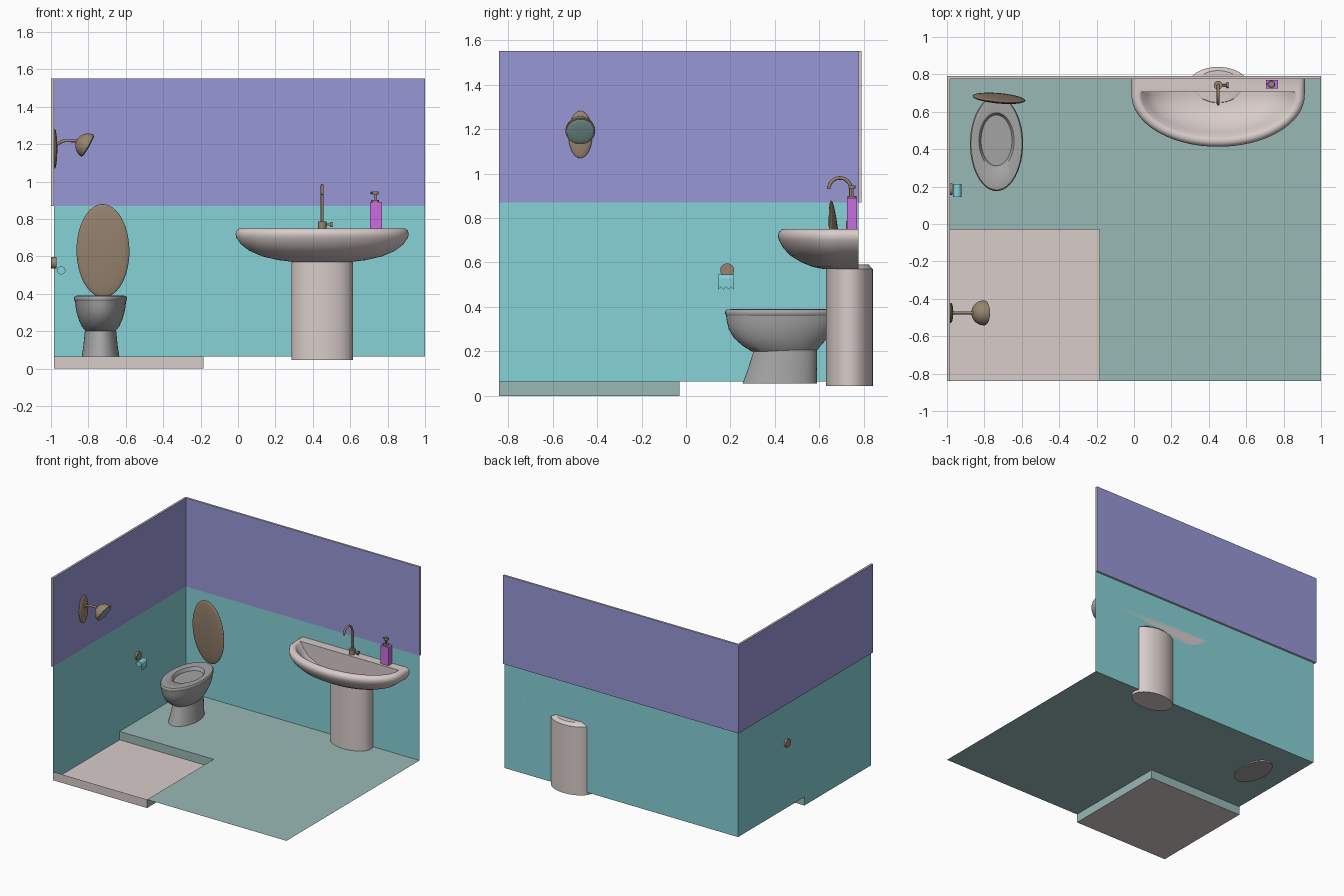
import bpy, bmesh
from math import pi, sin, cos, radians
from mathutils import Vector, Matrix

if "Cube" in bpy.data.objects:
    bpy.data.objects.remove(bpy.data.objects["Cube"])


def material(name, rgb):
    lin = [((c / 255 + 0.055) / 1.055) ** 2.4 for c in rgb] + [1]
    m = bpy.data.materials.new(name)
    m.use_nodes = True
    m.diffuse_color = lin
    m.node_tree.nodes["Principled BSDF"].inputs["Base Color"].default_value = lin
    return m


TEAL = material("teal wall", (134, 210, 214))
PURPLE = material("purple wall", (153, 151, 214))
FLOOR = material("grey green floor", (153, 185, 182))
CERAMIC = material("warm white ceramic", (216, 204, 202))
GREY = material("grey ceramic", (164, 164, 164))
BRONZE = material("bronze", (152, 132, 111))
MAGENTA = material("magenta plastic", (203, 108, 222))
GLASS = material("lamp glass", (128, 162, 157))


def finish(name, bm, mats, smooth=True, normals=True):
    if normals:
        bmesh.ops.recalc_face_normals(bm, faces=bm.faces)
    me = bpy.data.meshes.new(name)
    bm.to_mesh(me)
    bm.free()
    for m in mats:
        me.materials.append(m)
    ob = bpy.data.objects.new(name, me)
    bpy.context.collection.objects.link(ob)
    if smooth:
        bpy.ops.object.select_all(action='DESELECT')
        ob.select_set(True)
        bpy.context.view_layer.objects.active = ob
        bpy.ops.object.shade_smooth_by_angle(angle=radians(40))
    return ob


def loft(name, loops, mat):
    """Skin a stack of closed loops and cap both ends."""
    bm = bmesh.new()
    rows = [[bm.verts.new(p) for p in loop] for loop in loops]
    n = len(rows[0])
    for a, b in zip(rows, rows[1:]):
        for i in range(n):
            j = (i + 1) % n
            bm.faces.new((a[i], a[j], b[j], b[i]))
    bm.faces.new(rows[0])
    bm.faces.new(rows[-1])
    return finish(name, bm, [mat])


def oval(x, y, z, rx, ry, n=48):
    return [(x + rx * cos(2 * pi * i / n), y + ry * sin(2 * pi * i / n), z) for i in range(n)]


def d_shape(x, z, rx, front, side, back, n=48):
    arc = [(x + rx * cos(pi * i / n), side - (side - front) * sin(pi * i / n), z)
           for i in range(n + 1)]
    return arc + [(x - rx, back, z), (x + rx, back, z)]


def ball(name, loc, scale, mat, rot=None):
    bm = bmesh.new()
    bmesh.ops.create_uvsphere(bm, u_segments=40, v_segments=24, radius=1)
    m = Matrix.Translation(loc) @ (rot or Matrix()) @ Matrix.Diagonal((*scale, 1))
    bmesh.ops.transform(bm, matrix=m, verts=bm.verts)
    return finish(name, bm, [mat])


def rod(name, a, b, r, mat):
    a, b = Vector(a), Vector(b)
    bm = bmesh.new()
    bmesh.ops.create_cone(bm, cap_ends=True, segments=32, radius1=r, radius2=r, depth=(b - a).length)
    m = Matrix.Translation((a + b) / 2) @ (b - a).to_track_quat('Z', 'Y').to_matrix().to_4x4()
    bmesh.ops.transform(bm, matrix=m, verts=bm.verts)
    return finish(name, bm, [mat])


def tube(name, pts, r, mat):
    cu = bpy.data.curves.new(name, 'CURVE')
    cu.dimensions = '3D'
    cu.bevel_depth, cu.bevel_resolution, cu.use_fill_caps = r, 4, True
    sp = cu.splines.new('POLY')
    sp.points.add(len(pts) - 1)
    for p, co in zip(sp.points, pts):
        p.co = (*co, 1)
        sp.use_smooth = True
    cu.materials.append(mat)
    ob = bpy.data.objects.new(name, cu)
    bpy.context.collection.objects.link(ob)


def panel(name, pts, mat):
    bm = bmesh.new()
    bm.faces.new([bm.verts.new(p) for p in pts])
    return finish(name, bm, [mat], smooth=False, normals=False)


# Room extents: inner left, right, front, inner back, tray edges, levels
L, R, F, B = -0.985, 1.0, -0.84, 0.775
TX, TY = -0.185, -0.03
Z0, Z1, Z2, Z3 = 0.0, 0.065, 0.87, 1.55

# Floor with a sunken shower tray in the front corner
panel("floor", [(TX, F, Z1), (R, F, Z1), (R, B, Z1), (L, B, Z1), (L, TY, Z1), (TX, TY, Z1)], FLOOR)
panel("tray_base", [(L, F, Z0), (TX, F, Z0), (TX, TY, Z0), (L, TY, Z0)], CERAMIC)
panel("tray_front", [(L, F, Z0), (TX, F, Z0), (TX, F, Z1), (L, F, Z1)], CERAMIC)
panel("tray_side_step", [(TX, F, Z0), (TX, TY, Z0), (TX, TY, Z1), (TX, F, Z1)], FLOOR)
panel("tray_back_step", [(L, TY, Z0), (TX, TY, Z0), (TX, TY, Z1), (L, TY, Z1)], FLOOR)

# Lower walls are thin sheets
panel("lower_back_wall", [(L, B, Z1), (R, B, Z1), (R, B, Z2), (L, B, Z2)], TEAL)
panel("lower_side_wall", [(L, F, Z0), (L, TY, Z0), (L, TY, Z1), (L, B, Z1), (L, B, Z2), (L, F, Z2)], TEAL)

# Upper wall is a thick L, with pale edges
bm = bmesh.new()
T = 0.015
plan = [(L - T, F), (L, F), (L, B), (R, B), (R, B + T), (L - T, B + T)]
base = bm.faces.new([bm.verts.new((x, y, Z2)) for x, y in plan])
ext = bmesh.ops.extrude_face_region(bm, geom=[base], use_keep_orig=True)
bmesh.ops.translate(bm, vec=(0, 0, Z3 - Z2), verts=[v for v in ext["geom"] if isinstance(v, bmesh.types.BMVert)])
for f in bm.faces:
    f.normal_update()
    f.material_index = 0 if abs(f.normal.z) < 0.5 and f.calc_area() > 0.1 else 1
finish("upper_wall", bm, [PURPLE, CERAMIC], smooth=False)

# Toilet
X = -0.735
loft("toilet_base", [oval(X, y, z, rx, ry) for z, y, rx, ry in (
    (0.055, 0.422, 0.102, 0.168), (0.12, 0.433, 0.092, 0.155), (0.22, 0.45, 0.082, 0.14))], GREY)
loft("toilet_bowl", [oval(X, y, z, rx, ry) for z, y, rx, ry in (
    (0.2, 0.44, 0.08, 0.145), (0.225, 0.43, 0.1, 0.175), (0.26, 0.426, 0.116, 0.21),
    (0.3, 0.428, 0.128, 0.236), (0.335, 0.43, 0.134, 0.246), (0.362, 0.43, 0.136, 0.25),
    (0.362, 0.44, 0.088, 0.145), (0.33, 0.44, 0.08, 0.13), (0.3, 0.44, 0.06, 0.1),
    (0.285, 0.44, 0.03, 0.05))], GREY)
loft("toilet_seat", [oval(X, y, z, rx, ry) for z, y, rx, ry in (
    (0.36, 0.445, 0.09, 0.145), (0.36, 0.43, 0.136, 0.248), (0.368, 0.43, 0.142, 0.254),
    (0.38, 0.43, 0.142, 0.254), (0.388, 0.43, 0.136, 0.248), (0.39, 0.433, 0.125, 0.23),
    (0.385, 0.445, 0.094, 0.15), (0.375, 0.447, 0.086, 0.14), (0.34, 0.447, 0.078, 0.13),
    (0.31, 0.447, 0.055, 0.095), (0.3, 0.447, 0.02, 0.035))], GREY)
ball("toilet_lid", (-0.722, 0.672, 0.63), (0.142, 0.02, 0.25), BRONZE,
     Matrix.Rotation(radians(-5), 4, 'Z') @ Matrix.Rotation(radians(4.5), 4, 'X'))

# Basin and pedestal
X = 0.45
outer = [(0.57, 0.15, 0.62), (0.58, 0.235, 0.57), (0.6, 0.32, 0.52), (0.63, 0.39, 0.47),
         (0.665, 0.435, 0.437), (0.7, 0.459, 0.418), (0.72, 0.463, 0.413), (0.738, 0.458, 0.418),
         (0.75, 0.442, 0.433)]
inner = [(0.75, 0.42, 0.455), (0.742, 0.41, 0.465), (0.7, 0.385, 0.49), (0.65, 0.34, 0.525),
         (0.61, 0.25, 0.58), (0.59, 0.13, 0.64)]
loft("basin", [d_shape(X, z, rx, f, 0.69, 0.775) for z, rx, f in outer]
     + [d_shape(X, z, rx, f, 0.69, 0.705) for z, rx, f in inner], CERAMIC)
loft("pedestal", [oval(X, 0.735, z, rx, ry) for z, rx, ry in (
    (0.045, 0.165, 0.105), (0.57, 0.165, 0.105), (0.592, 0.125, 0.085))], CERAMIC)

# Tap
rod("tap_body", (X, 0.742, 0.745), (X, 0.742, 0.787), 0.023, BRONZE)
arc = [(X, 0.692 + 0.05 * cos(pi * i / 16), 0.93 + 0.05 * sin(pi * i / 16)) for i in range(17)]
tube("tap_spout", [(X, 0.742, 0.78)] + arc, 0.008, BRONZE)
rod("tap_lever", (X, 0.742, 0.77), (0.5, 0.742, 0.77), 0.006, BRONZE)
rod("tap_knob", (0.495, 0.742, 0.77), (0.505, 0.742, 0.77), 0.014, BRONZE)

# Soap dispenser
bm = bmesh.new()
bmesh.ops.create_cube(bm, size=1)
bmesh.ops.transform(bm, verts=bm.verts, matrix=Matrix.Translation((0.738, 0.747, 0.82))
                    @ Matrix.Diagonal((0.066, 0.046, 0.14, 1)))
finish("soap_bottle", bm, [MAGENTA], smooth=False)
rod("pump_collar", (0.735, 0.747, 0.888), (0.735, 0.747, 0.9), 0.02, BRONZE)
rod("pump_stem", (0.735, 0.747, 0.9), (0.735, 0.747, 0.935), 0.006, BRONZE)
rod("pump_head", (0.735, 0.747, 0.932), (0.735, 0.747, 0.947), 0.016, BRONZE)
rod("pump_nozzle", (0.735, 0.747, 0.939), (0.708, 0.747, 0.939), 0.005, BRONZE)

# Paper roll with a ragged hanging sheet
rod("paper_holder", (-1.0, 0.185, 0.565), (-0.97, 0.185, 0.565), 0.031, BRONZE)
rod("paper_roll", (-0.945, 0.145, 0.525), (-0.945, 0.215, 0.525), 0.022, TEAL)
ragged = [(-0.923, 0.215 - 0.07 * i / 6, 0.478 + 0.012 * (i % 2)) for i in range(7)]
panel("paper_sheet", [(-0.923, 0.145, 0.525), (-0.923, 0.215, 0.525)] + ragged, TEAL)

# Wall lamp
Y = -0.475
ball("lamp_plate", (-0.98, Y, 1.175), (0.014, 0.054, 0.106), BRONZE)
tube("lamp_arm", [(-0.98, Y, 1.185), (-0.955, Y, 1.208), (-0.93, Y, 1.218), (-0.85, Y, 1.218)], 0.008, BRONZE)
aim = Vector((0.87, 0, -0.49)).to_track_quat('Z', 'Y').to_matrix().to_4x4()
place = Matrix.Translation((-0.802, Y, 1.19)) @ aim
shade = loft("lamp_shade", [oval(0, 0, -0.068 * cos(a), 0.067 * sin(a), 0.067 * sin(a))
                            for a in (pi / 2 * k / 10 for k in range(1, 11))], BRONZE)
shade.matrix_world = place
ball("lamp_glass", place @ Vector((0, 0, 0.001)), (0.061, 0.061, 0.006), GLASS, aim)
